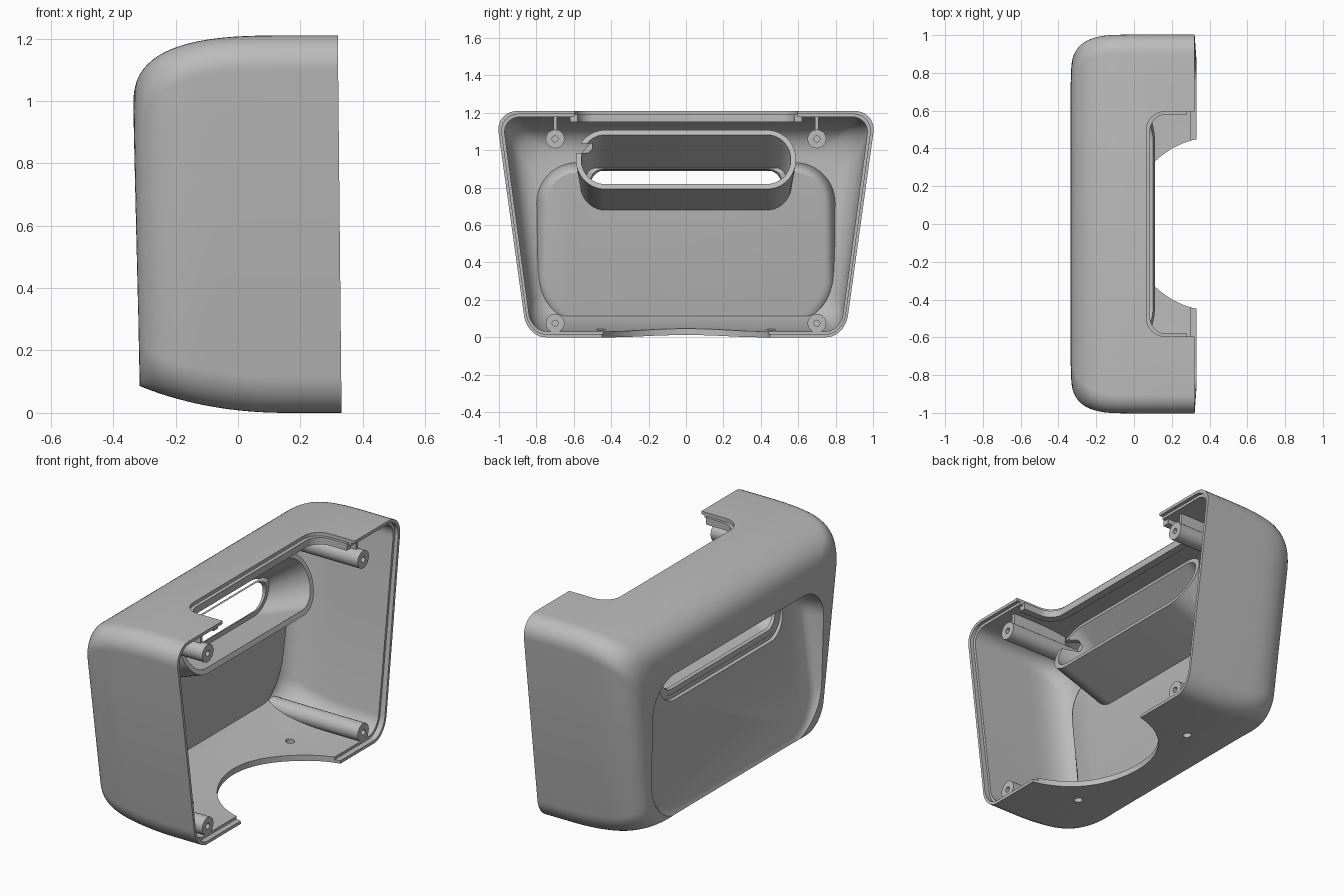
import bpy, bmesh, math
from mathutils import Vector

cube = bpy.data.objects.get("Cube")
if cube:
    bpy.data.objects.remove(cube)

grey = bpy.data.materials.new("warm_grey_plastic")
grey.use_nodes = True
grey.diffuse_color = (0.5, 0.5, 0.5, 1)
grey.node_tree.nodes["Principled BSDF"].inputs["Base Color"].default_value = (0.5, 0.5, 0.5, 1)


def loft(name, rings):
    """Closed solid through matching rings of points."""
    bm = bmesh.new()
    loops = [[bm.verts.new(p) for p in ring] for ring in rings]
    for a, b in zip(loops, loops[1:]):
        for i in range(len(a)):
            j = (i + 1) % len(a)
            bm.faces.new((a[i], a[j], b[j], b[i]))
    bm.faces.new(loops[0])
    bm.faces.new(loops[-1])
    bmesh.ops.recalc_face_normals(bm, faces=bm.faces)
    mesh = bpy.data.meshes.new(name)
    bm.to_mesh(mesh)
    bm.free()
    mesh.materials.append(grey)
    obj = bpy.data.objects.new(name, mesh)
    bpy.context.collection.objects.link(obj)
    return obj


def combine(obj, tool, operation="DIFFERENCE"):
    """Apply a boolean and discard the tool."""
    mod = obj.modifiers.new("cut", "BOOLEAN")
    mod.object, mod.operation, mod.solver = tool, operation, "EXACT"
    bpy.context.view_layer.objects.active = obj
    bpy.ops.object.modifier_apply(modifier=mod.name)
    bpy.data.objects.remove(tool)


def rounded(hw, lo, hi, r_top, r_bot, n=10):
    """Rounded rectangle as (across, up) pairs."""
    pts = []
    corners = [(1, hi, r_top, 0), (-1, hi, r_top, 1), (-1, lo, r_bot, 2), (1, lo, r_bot, 3)]
    for side, v, r, quarter in corners:
        cy, cz = side * (hw - r), v - r if v == hi else v + r
        for i in range(n + 1):
            a = (quarter + i / n) * math.pi / 2
            pts.append((cy + r * math.cos(a), cz + r * math.sin(a)))
    return pts


def bulge(u, p=2.9):
    """Inset of a superellipse shoulder, from one to zero."""
    return 1 - (1 - (1 - min(u, 1)) ** p) ** (1 / p)


def body(name, t, start, end, steps=30):
    """Tapered housing volume, inset by t."""
    rings = []
    back = -0.335 + t
    for i in range(steps + 1):
        s = i / steps
        x = start + (end - start) * s * s
        u = max(0, x - back)
        side = bulge(u / 0.27)
        hw = 1 - t - 0.185 * side
        hi = 1.21 - t - 0.245 * bulge(u / (0.5 - t))
        lo = t + 0.087 * max(0, 1 - u / (0.5 - t)) ** 2.2
        r = 0.115 - t * 0.7
        ring = []
        for y, z in rounded(hw, lo, hi, r + 0.08 * side, r + 0.04 * side):
            tilt = 0.022 * (1 - z / 0.95) * (1 - s) if start < 0 else 0
            rim = 0.004 - 0.01 * z if i == steps else 0
            ring.append((x + tilt + rim, y * (0.85 + 0.139 * z), z))
        rings.append(ring)
    return loft(name, rings)


def recess(t):
    """Pocket for the rear panel, sloping deeper toward the top."""
    rings = []
    for s, grow in ((-3, 0.03), (0, 0.03), (0.4, 0.022), (0.75, 0.008), (0.92, -0.008), (1, -0.025)):
        g = grow + t
        ring = []
        for y, z in rounded(0.74 + g, 0.085 - g, 0.875 + g, 0.16 + g, 0.25 + g):
            face = -0.307 + 0.125 * (z - 0.07)
            ring.append((-0.335 + (face + 0.335) * s + t if s >= 0 else -0.6, y, z))
        rings.append(ring)
    return loft("recess_cutter", rings)


def cylinder(name, base, axis, length, radius, n=32):
    axis = Vector(axis)
    a = axis.orthogonal().normalized()
    b = axis.cross(a)
    ring = [Vector(base) + radius * (a * math.cos(k) + b * math.sin(k))
            for k in (i * math.tau / n for i in range(n))]
    return loft(name, [ring, [p + axis * length for p in ring]])


def box(name, lo, hi):
    ring = [(lo[0], lo[1]), (hi[0], lo[1]), (hi[0], hi[1]), (lo[0], hi[1])]
    return loft(name, [[(x, y, z) for x, y in ring] for z in (lo[2], hi[2])])


def notch(name, x, hw, r, end, lo, hi):
    """U-shaped prism opening toward the rim."""
    pts = [(b, a) for a, b in rounded(hw, x, end, 0.001, r)]
    return loft(name, [[(px, py, z) for px, py in pts] for z in (lo, hi)])


def duct(name, t, s0, s1):
    """Slanted stadium-shaped handle passage, enlarged by t."""
    rings = []
    for s in (s0, s1):
        h = 0.105 + 0.025 * s + t
        cz = 0.805 + 0.145 * s
        hw = 0.535 + 0.025 * s + t
        shear = 0.108 * (1 - s) - 0.39 * s
        rings.append([(-0.213 + 0.263 * s + shear * (z - cz), y, z)
                      for y, z in rounded(hw, cz - h, cz + h, h * 0.99, h * 0.99, 14)])
    return loft(name, rings)


# Outer shell: hollow housing with a recessed rear panel
shell = body("housing_shell", 0, -0.335, 0.328)
combine(shell, recess(0))
cavity = body("cavity_cutter", 0.032, -0.303, 0.45)
combine(cavity, recess(0.03))
combine(shell, cavity)

# Stepped rim, top notch, round floor cutout and floor holes
combine(shell, body("rim_cutter", 0.017, 0.3, 0.45, 2))
combine(shell, notch("notch_cutter", 0.065, 0.595, 0.1, 0.6, 1.0, 1.4))
combine(shell, cylinder("floor_cutter", (0.43, 0, -0.2), (0, 0, 1), 0.35, 0.46, 96))
for y in (-0.455, 0.455):
    combine(shell, cylinder("hole_cutter", (0.01, y, -0.1), (0, 0, 1), 0.25, 0.024))

# Handle slot with a wider mouth outside and a narrow inner lip
combine(shell, duct("slot_cutter", -0.025, -0.5, 0.3))
combine(shell, duct("mouth_cutter", 0.024, -0.5, 0.04))

# Handle duct, trimmed behind the rear panel
handle = duct("handle_duct", 0.028, -0.45, 1)
combine(handle, duct("duct_bore", 0, -0.7, 1.2))
combine(handle, recess(0.015))
combine(handle, box("duct_nick", (-0.06, -0.62, 0.985), (0.2, -0.5, 1.035)))

# Ledge beneath the top notch
ledge = notch("notch_ledge", 0.04, 0.62, 0.12, 0.28, 1.15, 1.19)
combine(ledge, notch("ledge_cutter", 0.085, 0.58, 0.085, 0.6, 1.0, 1.4))

# Screw posts trimmed to the housing, with ribs on the upper pair
parts = [shell, handle, ledge]
for side, label in ((1, "back"), (-1, "front")):
    y = 0.7 * side
    for z, level in ((1.06, "upper"), (0.075, "lower")):
        post = cylinder(f"{level}_{label}_screw_post", (-0.32, y, z), (1, 0, 0), 0.62, 0.05)
        combine(post, body("post_trim", 0.015, -0.32, 0.4), "INTERSECT")
        combine(post, cylinder("post_bore", (0.1, y, z), (1, 0, 0), 0.4, 0.016))
        parts.append(post)
    parts.append(box(f"{label}_post_rib", (-0.1, y - 0.009, 1.1), (0.26, y + 0.009, 1.18)))

# Smooth shading with crisp edges
bpy.ops.object.select_all(action="DESELECT")
for obj in parts:
    obj.select_set(True)
bpy.context.view_layer.objects.active = shell
bpy.ops.object.shade_smooth_by_angle(angle=math.radians(30))
